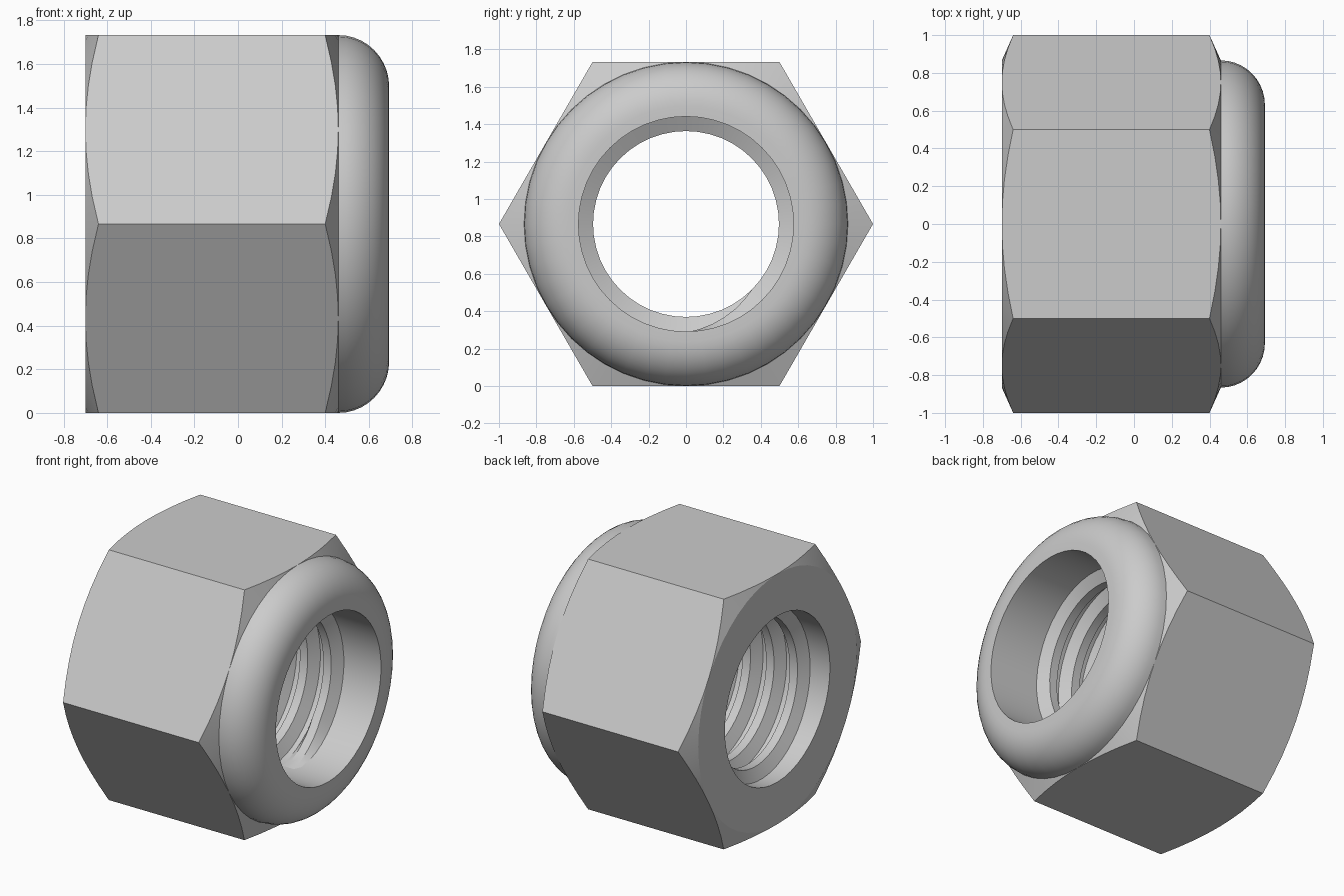
import bpy
import bmesh
from math import sin, cos, pi, radians

cube = bpy.data.objects.get("Cube")
if cube:
    bpy.data.objects.remove(cube, do_unlink=True)

APOTHEM = 0.866          # half the distance across flats
BORE = 0.575             # thread root radius
CREST = 0.497            # thread crest radius
LEFT, JOINT, RIGHT = -0.7, 0.46, 0.693
SEGMENTS = 48

steel = bpy.data.materials.new("plain_steel")
steel.use_nodes = True
steel.diffuse_color = (0.6, 0.6, 0.6, 1)
steel.node_tree.nodes["Principled BSDF"].inputs["Base Color"].default_value = (0.6, 0.6, 0.6, 1)


def place(x, r, a):
    """Point at radius r and angle a around the lengthwise axis."""
    return (x, r * sin(a), APOTHEM + r * cos(a))


def skin(name, rows, closed):
    """Join rows of points, one row per angle, into a smooth-shaded surface."""
    bm = bmesh.new()
    grid = [[bm.verts.new(p) for p in row] for row in rows]
    pairs = list(zip(grid, grid[1:]))
    if closed:
        pairs.append((grid[-1], grid[0]))
    for a, b in pairs:
        for k in range(len(a) - 1):
            bm.faces.new((a[k], a[k + 1], b[k + 1], b[k]))
    bmesh.ops.remove_doubles(bm, verts=bm.verts, dist=0.0005)
    mesh = bpy.data.meshes.new(name)
    bm.to_mesh(mesh)
    bm.free()
    mesh.materials.append(steel)
    obj = bpy.data.objects.new(name, mesh)
    bpy.context.collection.objects.link(obj)
    bpy.ops.object.select_all(action='DESELECT')
    obj.select_set(True)
    bpy.context.view_layer.objects.active = obj
    bpy.ops.object.shade_smooth_by_angle(angle=radians(20))
    return obj


angles = [2 * pi * i / SEGMENTS for i in range(SEGMENTS)]


# Hexagonal body with conically chamfered corners and a plain bore
def body_section(a):
    sector = pi / 3
    off = (a + sector / 2) % sector - sector / 2
    r = APOTHEM / cos(off)
    cut = (r - APOTHEM) * 0.45
    return [(JOINT, BORE), (LEFT, BORE), (LEFT, APOTHEM), (LEFT + cut, r),
            (JOINT - cut, r), (JOINT, APOTHEM)]


skin("hex_body", [[place(x, r, a) for x, r in body_section(a)] for a in angles], True)

# Rounded locking collar on the right end
LIP = 0.63
collar = []
for k in range(11):
    t = k / 10 * pi / 2
    collar.append((JOINT + (RIGHT - JOINT) * sin(t), LIP + (APOTHEM - LIP) * cos(t)))
collar += [(RIGHT, BORE), (JOINT, BORE)]
skin("locking_collar", [[place(x, r, a) for x, r in collar] for a in angles], True)

# Helical internal thread, fading into the bore at both ends
PITCH = 0.18
START, END = LEFT + 0.09, 0.38
steps = int((END - START) / PITCH * SEGMENTS)
thread = []
for i in range(steps + 1):
    a = 2 * pi * i / SEGMENTS
    x = START + PITCH * i / SEGMENTS
    fade = min(1, i / 6, (steps - i) / 6)
    crest = BORE + 0.005 - (BORE + 0.005 - CREST) * fade
    section = [(0.075, BORE + 0.005), (0.03, crest), (-0.03, crest), (-0.075, BORE + 0.005)]
    thread.append([place(x + dx, r, a) for dx, r in section])
skin("internal_thread", thread, False)
